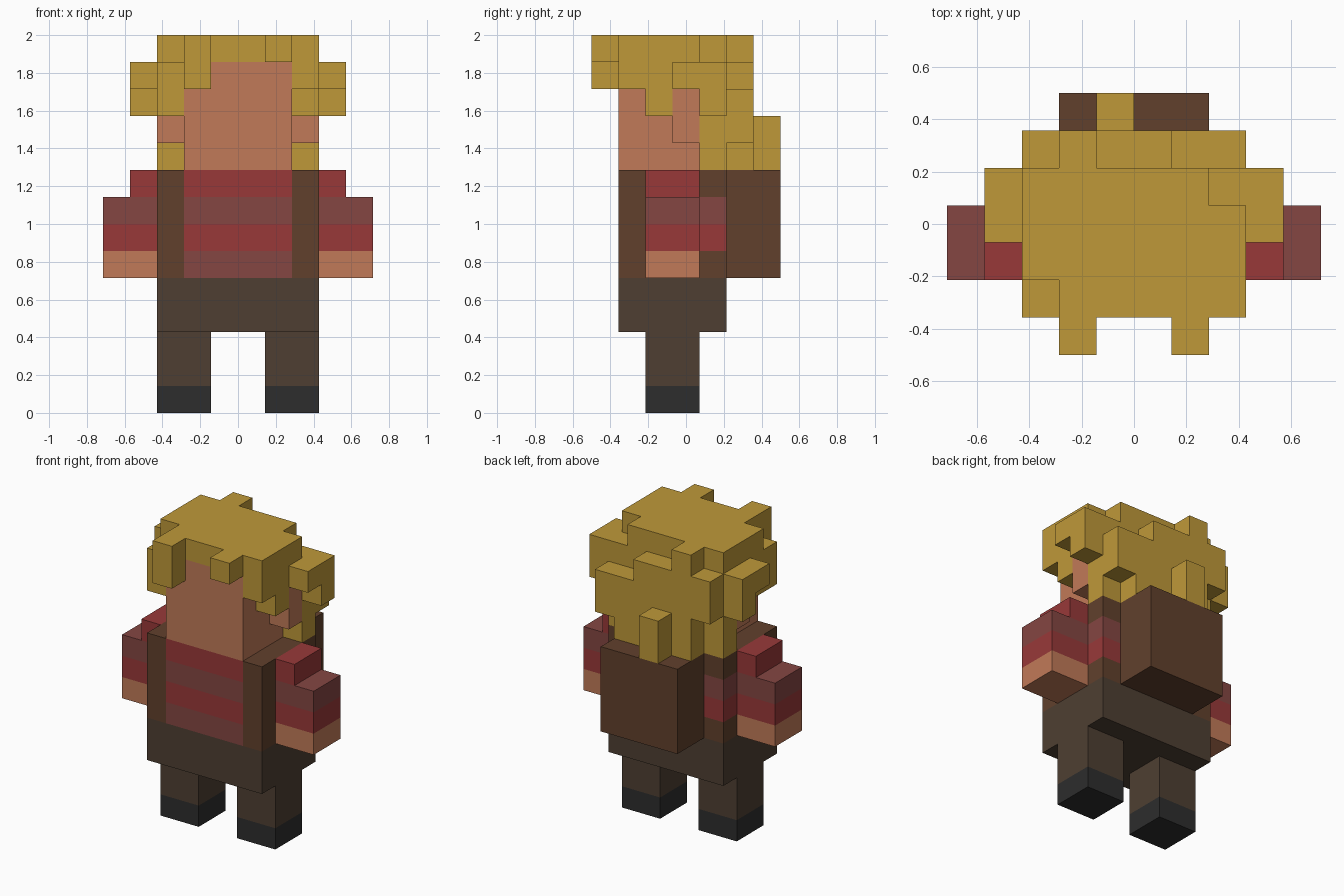
import bpy, bmesh
from mathutils import Vector

cube = bpy.data.objects.get("Cube")
if cube:
    bpy.data.objects.remove(cube, do_unlink=True)

U = 1 / 7  # edge of one block


def make_material(name, rgb):
    lin = [((c / 255 + 0.055) / 1.055) ** 2.4 for c in rgb]
    m = bpy.data.materials.new(name)
    m.use_nodes = True
    m.diffuse_color = (*lin, 1)
    bsdf = m.node_tree.nodes["Principled BSDF"]
    bsdf.inputs["Base Color"].default_value = (*lin, 1)
    bsdf.inputs["Roughness"].default_value = 0.9
    return m


MATS = {
    "blond": make_material("blond", (191, 153, 57)),
    "skin": make_material("skin", (193, 122, 88)),
    "red": make_material("red", (152, 57, 57)),
    "dull_red": make_material("dull red", (133, 70, 66)),
    "leather": make_material("leather brown", (97, 64, 44)),
    "trousers": make_material("trouser brown", (78, 63, 50)),
    "boots": make_material("boot black", (45, 45, 45)),
}
NAMES = list(MATS)
blocks = {}  # cell -> (part, colour)


def fill(part, colour, x0, x1, y0, y1, z0, z1):
    """Fill a box of blocks; x is centred, y counts from the front, z from the ground."""
    for x in range(x0, x1):
        for y in range(y0, y1):
            for z in range(z0, z1):
                blocks[x, y, z] = (part, colour)


def fill_pair(part, colour, x0, x1, *rest):
    """The same box on the left (+x) and mirrored on the right."""
    fill("left_" + part, colour, x0, x1, *rest)
    fill("right_" + part, colour, -x1, -x0, *rest)


# Legs and boots
fill_pair("leg", "trousers", 1, 3, 2, 4, 1, 3)
fill_pair("boot", "boots", 1, 3, 2, 4, 0, 1)
fill("hips", "trousers", -3, 3, 1, 5, 3, 5)

# Striped shirt
STRIPES = {5: "dull_red", 6: "red", 7: "dull_red", 8: "red"}
for z, colour in STRIPES.items():
    fill("shirt", colour, -3, 3, 1, 5, z, z + 1)

# Shoulder straps: front, over the shoulder and under the arm
fill_pair("strap", "leather", 2, 3, 1, 2, 5, 9)
fill_pair("strap", "leather", 2, 3, 1, 5, 8, 9)
fill_pair("strap", "leather", 2, 3, 1, 5, 5, 6)
fill("backpack", "leather", -2, 2, 5, 7, 5, 9)

# Arms with striped sleeves
fill_pair("arm", "skin", 3, 5, 2, 4, 5, 6)
fill_pair("arm", "red", 3, 5, 2, 4, 6, 7)
fill_pair("arm", "dull_red", 3, 5, 2, 4, 7, 8)
fill_pair("arm", "red", 3, 4, 2, 4, 8, 9)

# Head and ears
fill("head", "skin", -2, 2, 1, 4, 9, 13)
fill_pair("ear", "skin", 2, 3, 3, 4, 10, 12)

# Hair: crown, sides, fringe, tufts and back locks
HAIR = [
    (-3, 3, 2, 4, 13, 14), (-2, 3, 1, 2, 13, 14), (-3, 2, 4, 5, 13, 14),
    (-3, 3, 4, 5, 9, 13),
    (2, 3, 1, 2, 12, 14), (-3, -2, 1, 2, 11, 13),
    (2, 3, 2, 3, 11, 13), (-3, -2, 2, 3, 11, 13),
    (2, 3, 3, 4, 12, 13), (-3, -2, 3, 4, 12, 13),
    (-2, -1, 0, 1, 12, 14), (1, 2, 0, 1, 13, 14),
    (3, 4, 3, 4, 12, 13), (-4, -3, 3, 4, 12, 13),
    (3, 4, 4, 5, 11, 13), (-4, -3, 4, 5, 11, 13),
    (2, 3, 5, 6, 10, 12), (1, 2, 5, 6, 9, 12), (-1, 1, 5, 6, 9, 13),
    (-2, -1, 5, 6, 9, 14), (-3, -2, 5, 6, 11, 13), (-1, 0, 6, 7, 9, 11),
]
for box in HAIR:
    fill("hair", "blond", *box)


def build_part(part):
    """Skin the outer faces of one part's blocks and merge the flat areas."""
    bm = bmesh.new()
    verts = {}

    def vert(p):
        if p not in verts:
            verts[p] = bm.verts.new(((p[0]) * U, (p[1] - 3.5) * U, p[2] * U))
        return verts[p]

    used = sorted({c for p, c in blocks.values() if p == part}, key=NAMES.index)
    for cell, (owner, colour) in blocks.items():
        if owner != part:
            continue
        for axis in range(3):
            a, b = (axis + 1) % 3, (axis + 2) % 3
            for side in (0, 1):
                near = list(cell)
                near[axis] += 2 * side - 1
                if tuple(near) in blocks:
                    continue
                ring = []
                for da, db in ((0, 0), (1, 0), (1, 1), (0, 1)):
                    p = list(cell)
                    p[axis] += side
                    p[a] += da
                    p[b] += db
                    ring.append(vert(tuple(p)))
                face = bm.faces.new(ring if side else ring[::-1])
                face.material_index = used.index(colour)
    bm.normal_update()
    bmesh.ops.dissolve_limit(bm, angle_limit=0.02, verts=bm.verts[:],
                             edges=bm.edges[:], delimit={'MATERIAL'})
    mesh = bpy.data.meshes.new(part)
    bm.to_mesh(mesh)
    bm.free()
    for c in used:
        mesh.materials.append(MATS[c])
    bpy.context.collection.objects.link(bpy.data.objects.new(part, mesh))


for part in sorted({p for p, _ in blocks.values()}):
    build_part(part)
